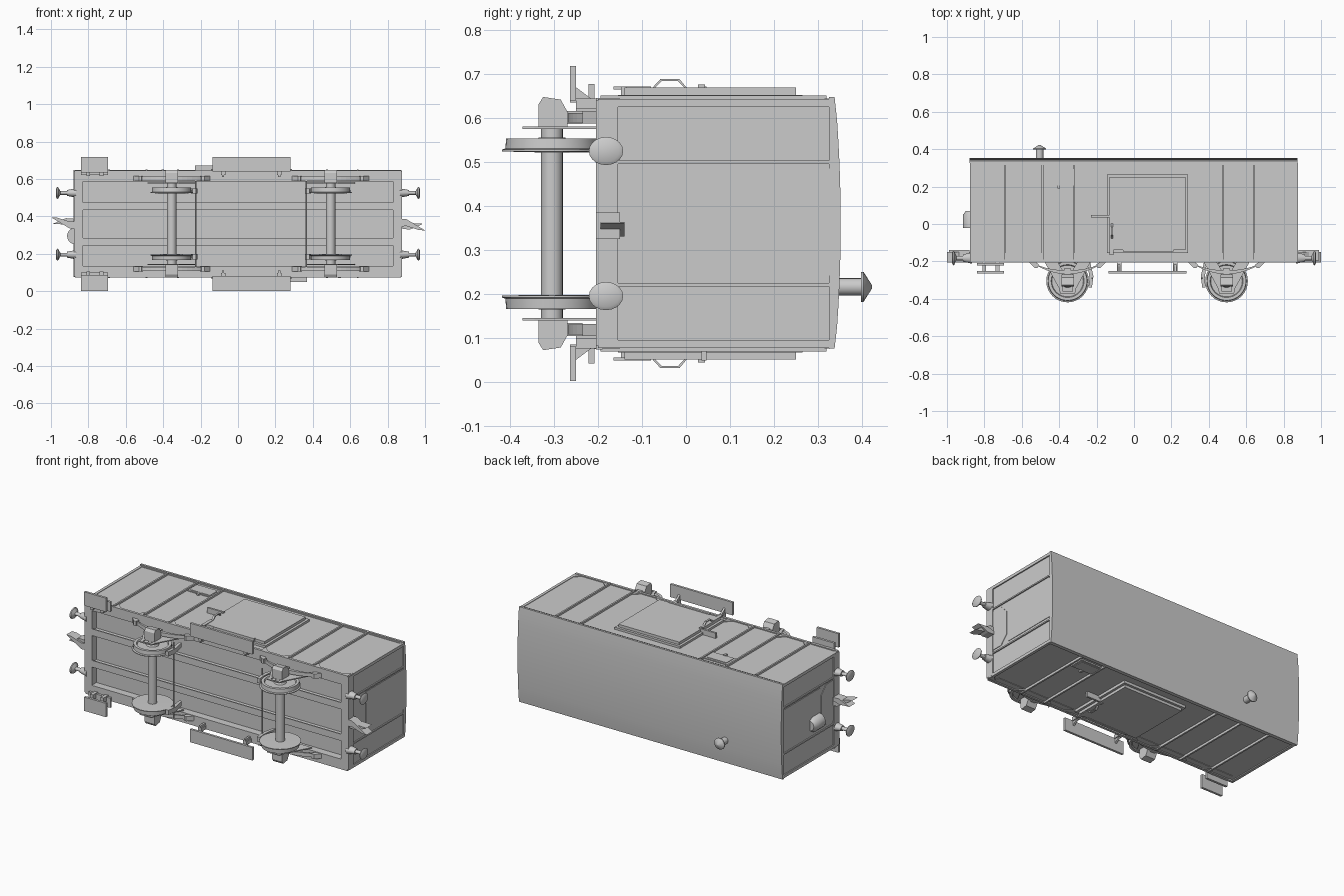
import bpy, bmesh, math
from mathutils import Vector

C = 0.36          # middle of the wagon width (z)
MX = 0.07         # middle between the axles (x)
AXLES = (-0.355, 0.495)
AY = -0.305       # axle height (y is the wagon's own up direction)


def finish(name, bm, smooth=False):
    bmesh.ops.recalc_face_normals(bm, faces=bm.faces)
    me = bpy.data.meshes.new(name)
    bm.to_mesh(me)
    bm.free()
    ob = bpy.data.objects.new(name, me)
    bpy.context.collection.objects.link(ob)
    if smooth:
        bpy.ops.object.select_all(action='DESELECT')
        bpy.context.view_layer.objects.active = ob
        ob.select_set(True)
        bpy.ops.object.shade_smooth_by_angle(angle=math.radians(35))
    return ob


def prism(name, pts, axis, a, b, smooth=False):
    """Extrude outline: axis x uses (y,z), y uses (x,z), z uses (x,y)."""
    put = {'x': lambda p, t: (t, p[0], p[1]),
           'y': lambda p, t: (p[0], t, p[1]),
           'z': lambda p, t: (p[0], p[1], t)}[axis]
    bm = bmesh.new()
    lo = [bm.verts.new(put(p, a)) for p in pts]
    hi = [bm.verts.new(put(p, b)) for p in pts]
    n = len(pts)
    bm.faces.new(lo)
    bm.faces.new(hi)
    for i in range(n):
        bm.faces.new((lo[i], lo[(i + 1) % n], hi[(i + 1) % n], hi[i]))
    return finish(name, bm, smooth)


def box(name, x0, x1, y0, y1, z0, z1):
    return prism(name, [(x0, y0), (x1, y0), (x1, y1), (x0, y1)], 'z', z0, z1)


def lathe(name, org, axis, prof, n=24, sq=1.0):
    """Solid of revolution; prof holds (distance along axis, radius)."""
    ax = Vector(axis)
    u = Vector((0, 1, 0)) if abs(ax.y) < 0.5 else Vector((1, 0, 0))
    v = ax.cross(u) * sq
    bm = bmesh.new()
    rings = []
    for t, r in prof:
        rings.append([bm.verts.new(Vector(org) + ax * t + r * (
            u * math.cos(2 * math.pi * i / n) + v * math.sin(2 * math.pi * i / n)))
            for i in range(n)])
    for p, q in zip(rings, rings[1:]):
        for i in range(n):
            bm.faces.new((p[i], p[(i + 1) % n], q[(i + 1) % n], q[i]))
    bm.faces.new(rings[0])
    bm.faces.new(rings[-1])
    return finish(name, bm, True)


# body shell, recessed floor and curved roof
box("body", -0.87, 0.87, -0.16, 0.33, 0.083, 0.64)
roof = [(0.325, 0.075), (0.338, 0.076)]
for i in range(1, 12):
    f = i / 6 - 1
    roof.append((0.352 - 0.012 * f * f, C + 0.282 * f))
roof += [(0.338, 0.648), (0.325, 0.648)]
prism("roof", roof, 'x', -0.88, 0.875, True)

# chimney with conical cap
lathe("chimney", (-0.505, 0.34, 0.216), (0, 1, 0),
      [(0, 0.02), (0.058, 0.02), (0.058, 0.034), (0.064, 0.034), (0.083, 0.004)], 16)

# end walls: posts, panels, headstock, buffers, coupling
for e in (-1, 1):
    def ebox(name, d0, d1, *r):
        return box(name, *sorted((e * d0, e * d1)), *r)
    ebox("headstock", 0.83, 0.878, -0.205, -0.155, 0.083, 0.64)
    for s in (-1, 1):
        ebox("end_post", 0.865, 0.877, -0.2, 0.327, C + s * 0.139 - 0.004, C + s * 0.139 + 0.004)
        ebox("corner_post", 0.86, 0.877, -0.2, 0.327, *sorted((C + s * 0.265, C + s * 0.283)))
        lathe("buffer", (e * 0.865, -0.182, C + s * 0.165), (e, 0, 0),
              [(0, 0.03), (0.015, 0.027), (0.05, 0.019), (0.05, 0.012), (0.085, 0.012),
               (0.096, 0.036), (0.102, 0.039), (0.107, 0.03)], 20, 0.82)
    prism("end_lower_panel", [(-0.2, 0.242), (-0.088, 0.242), (-0.04, 0.295), (-0.04, 0.435),
                              (-0.088, 0.485), (-0.2, 0.485)], 'x', e * 0.865, e * 0.873)
    ebox("end_upper_panel", 0.865, 0.873, -0.028, 0.325, 0.242, 0.485)
    hook = [(0.86, 0.025), (0.9, 0.025), (1.0, -0.035), (0.97, -0.034), (0.9, -0.012), (0.86, -0.015)]
    prism("coupling_hook", [(e * x, C + e * z) for x, z in hook], 'y', -0.205, -0.15)
    link = [(0.88, -0.008), (0.92, 0.004), (0.99, 0.0), (0.92, -0.03), (0.88, -0.028)]
    prism("coupling_jaw", [(e * x, C + e * z) for x, z in link], 'y', -0.195, -0.14)

# rounded tank on the left end
lathe("end_tank", (-0.87, -0.022, 0.295), (0, 1, 0),
      [(0, 0.044), (0.07, 0.044), (0.092, 0.03)], 20)

# underframe beams
for s in (-1, 1):
    z = C + s * 0.095
    box("floor_beam", -0.83, 0.83, -0.2, -0.155, z - 0.008, z + 0.008)
    box("floor_beam_flange", -0.83, 0.83, -0.205, -0.198, z - 0.02, z + 0.02)

# both long sides
for s in (-1, 1):
    def zr(a, b):
        return sorted((C + s * a, C + s * b))

    def sx(x):
        return x if s > 0 else 2 * MX - x

    def sbox(name, x0, x1, y0, y1, a, b, flip=False):
        if flip:
            x0, x1 = sorted((sx(x0), sx(x1)))
        return box(name, x0, x1, y0, y1, *zr(a, b))

    # solebar and lower lip
    sbox("solebar", -0.83, 0.83, -0.205, -0.155, 0.225, 0.28)
    sbox("side_sill", -0.872, 0.872, -0.205, -0.19, 0.265, 0.286)
    sbox("top_rail", -0.872, 0.872, 0.315, 0.328, 0.275, 0.284)

    # upright ribs with sloped foot gussets
    for x in (-0.69, -0.49, -0.32, 0.475, 0.64):
        sbox("side_rib", x - 0.005, x + 0.005, -0.195, 0.32, 0.275, 0.291)
    for x, d in ((-0.69, 1), (-0.49, -1), (-0.32, 1), (-0.14, -1),
                 (0.29, 1), (0.475, -1), (0.64, 1), (0.87, -1)):
        prism("rib_gusset", [(x, -0.195), (x + d * 0.05, -0.195), (x, -0.15)], 'z', *zr(0.275, 0.284))

    # sliding door
    sbox("door_frame", -0.145, 0.29, -0.155, 0.265, 0.275, 0.293)
    sbox("door", -0.13, 0.275, -0.14, 0.25, 0.29, 0.309)
    sbox("door_bottom_rail", -0.06, 0.21, -0.148, -0.134, 0.28, 0.312)
    sbox("door_latch", -0.23, -0.13, 0.035, 0.047, 0.28, 0.312, True)
    sbox("latch_pin", -0.13, -0.118, 0.027, 0.043, 0.3, 0.316, True)
    sbox("door_catch", -0.13, -0.11, -0.165, -0.08, 0.305, 0.312, True)
    grip = [(-0.08, 0.305), (-0.058, 0.329), (-0.015, 0.329), (0.005, 0.305), (0, 0.305),
            (-0.018, 0.324), (-0.055, 0.324), (-0.074, 0.305)]
    hx = sx(-0.118)
    prism("door_grip", [(y, C + s * d) for y, d in grip], 'x', hx - 0.006, hx + 0.006)

    # ventilation flap
    sbox("vent_frame", -0.48, -0.325, 0.205, 0.295, 0.275, 0.285, True)
    sbox("vent_flap", -0.468, -0.337, 0.215, 0.283, 0.28, 0.288, True)
    sbox("vent_catch", -0.41, -0.395, 0.19, 0.21, 0.28, 0.29, True)

    # door footboard with hangers
    sbox("footboard", -0.135, 0.28, -0.264, -0.25, 0.28, 0.358)
    for x in (-0.08, 0.22):
        sbox("footboard_hanger", x - 0.012, x + 0.012, -0.25, -0.19, 0.262, 0.284)
        prism("footboard_bracket", [(-0.25, C + s * 0.31), (-0.25, C + s * 0.25),
                                    (-0.19, C + s * 0.25), (-0.21, C + s * 0.28)], 'x', x - 0.006, x + 0.006)
    # double corner step at the left end
    sbox("corner_step_upper", -0.84, -0.695, -0.222, -0.208, 0.26, 0.318)
    sbox("corner_step_lower", -0.84, -0.695, -0.264, -0.25, 0.275, 0.358)
    for x in (-0.8, -0.73):
        sbox("corner_step_hanger", x - 0.01, x + 0.01, -0.25, -0.19, 0.255, 0.285)

    for ax in AXLES:
        # flanged wheel
        lathe("wheel", (ax, AY, C + s * 0.162), (0, 0, s),
              [(0, 0.03), (0.002, 0.114), (0.006, 0.114), (0.009, 0.106), (0.032, 0.104),
               (0.032, 0.088), (0.024, 0.084), (0.024, 0.035), (0.034, 0.03)], 32)
        # W-shaped axle guard
        guard = [(-0.13, -0.19), (-0.045, -0.345), (-0.04, -0.37), (-0.025, -0.37), (-0.025, -0.25), (-0.06, -0.19)]
        for d in (-1, 1):
            prism("axle_guard", [(ax + d * x, y) for x, y in guard], 'z', *zr(0.215, 0.221))
        sbox("guard_tie", ax - 0.04, ax + 0.04, -0.372, -0.362, 0.215, 0.221)
        # axle box with sloped cover
        prism("axle_box", [(-0.335, C + s * 0.215), (-0.335, C + s * 0.272), (-0.325, C + s * 0.288),
                           (-0.285, C + s * 0.282), (-0.27, C + s * 0.255), (-0.27, C + s * 0.215)],
              'x', ax - 0.033, ax + 0.033)
        # curved leaf spring, clamp and shackles
        arc = [(ax + 0.165 * k / 6, -0.268 + 0.045 * (k / 6) ** 2) for k in range(-6, 7)]
        upper = [(x, y + 0.006 + 0.018 * (1 - abs(x - ax) / 0.165)) for x, y in reversed(arc)]
        prism("leaf_spring", arc + upper, 'z', *zr(0.23, 0.252))
        sbox("spring_clamp", ax - 0.016, ax + 0.016, -0.274, -0.235, 0.226, 0.256)
        for d in (-1, 1):
            p = [(0.16, -0.235), (0.175, -0.235), (0.21, -0.2), (0.185, -0.195), (0.155, -0.215)]
            prism("spring_shackle", [(ax + d * x, y) for x, y in p], 'z', *zr(0.228, 0.256))
        # brake block on the inner side of the wheel
        d = 1 if ax < MX else -1
        shoe = [(0.112, -0.34), (0.13, -0.34), (0.138, -0.28), (0.12, -0.2), (0.105, -0.2), (0.117, -0.29)]
        prism("brake_block", [(ax + d * x, y) for x, y in shoe], 'z', *zr(0.162, 0.19))

# axles and brake cross shafts
for ax in AXLES:
    lathe("axle", (ax, AY, C - 0.22), (0, 0, 1), [(0, 0.025), (0.44, 0.025)], 20)
    d = 1 if ax < MX else -1
    lathe("brake_shaft", (ax + d * 0.13, -0.29, C - 0.23), (0, 0, 1), [(0, 0.004), (0.46, 0.004)], 8)
